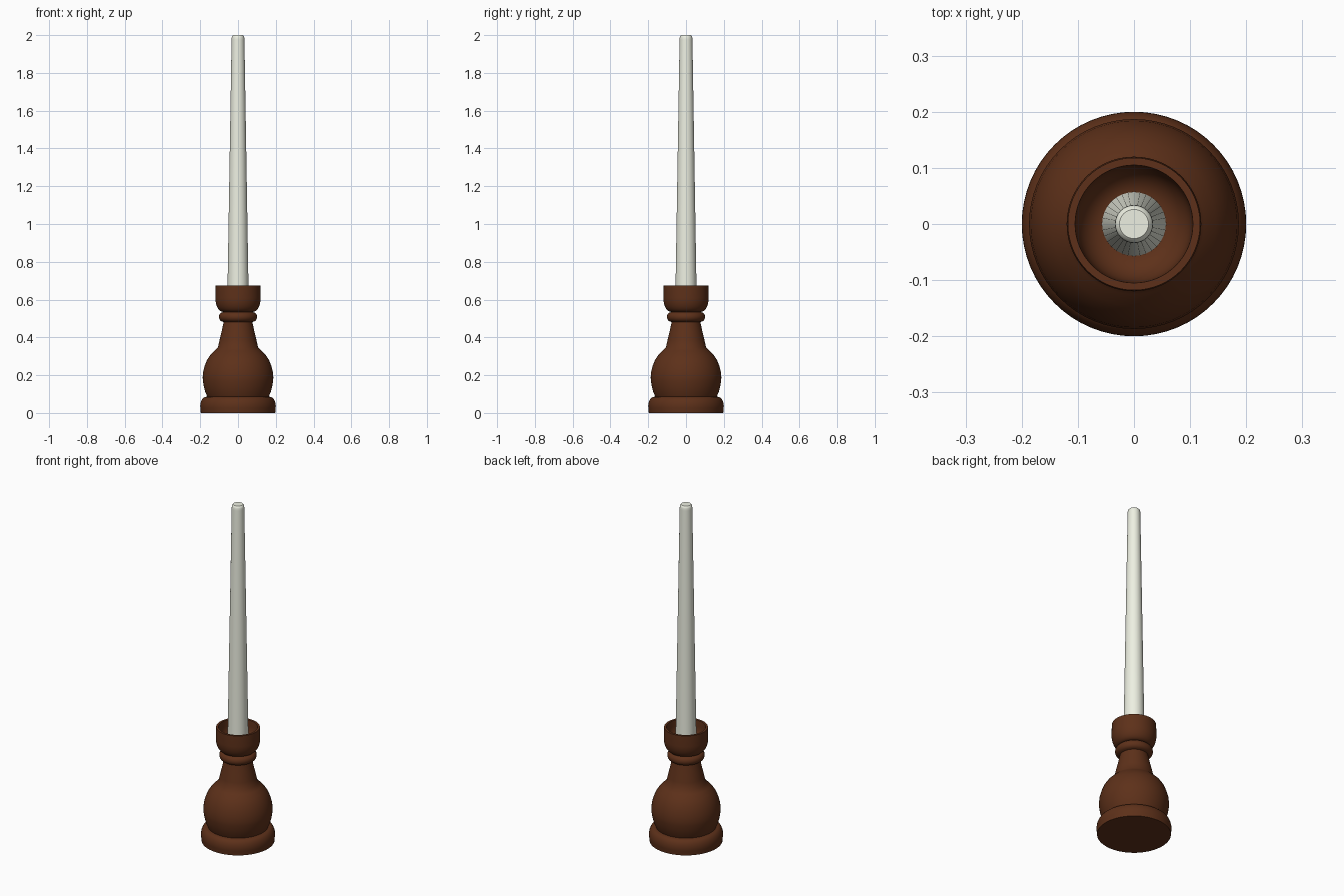
import bpy, bmesh, math

if "Cube" in bpy.data.objects:
    bpy.data.objects.remove(bpy.data.objects["Cube"])


def material(name, color):
    m = bpy.data.materials.new(name)
    m.diffuse_color = color
    m.use_nodes = True
    m.node_tree.nodes["Principled BSDF"].inputs["Base Color"].default_value = m.diffuse_color
    return m


def lathe(name, profile, mat, sides, angle=35):
    """Revolve an (r, z) profile that starts and ends on the axis."""
    bm = bmesh.new()
    verts = [bm.verts.new((r, 0, z)) for r, z in profile]
    edges = [bm.edges.new(p) for p in zip(verts, verts[1:])]
    bmesh.ops.spin(bm, geom=verts + edges, cent=(0, 0, 0), axis=(0, 0, 1),
                   angle=2 * math.pi, steps=sides)
    bmesh.ops.remove_doubles(bm, verts=bm.verts, dist=1e-4)
    bmesh.ops.recalc_face_normals(bm, faces=bm.faces)
    me = bpy.data.meshes.new(name)
    bm.to_mesh(me)
    bm.free()
    ob = bpy.data.objects.new(name, me)
    bpy.context.collection.objects.link(ob)
    me.materials.append(mat)
    bpy.context.view_layer.objects.active = ob
    ob.select_set(True)
    bpy.ops.object.shade_smooth_by_angle(angle=math.radians(angle))
    ob.select_set(False)
    return ob


def arc(r, z, rr, rz, a0, a1, n=10):
    """Elliptical arc in the profile plane, angles in degrees."""
    return [(r + rr * math.cos(math.radians(a0 + (a1 - a0) * i / n)),
             z + rz * math.sin(math.radians(a0 + (a1 - a0) * i / n)))
            for i in range(n + 1)]


wood = material("dark_wood", (0.11, 0.03, 0.01, 1))
wax = material("wax", (0.85, 0.87, 0.76, 1))

# Turned holder: foot, bulb, neck, collar ring and hollow cup
holder = [(0, 0), (0.197, 0)]
holder += arc(0.17, 0.035, 0.03, 0.05, -20, 90)           # rounded foot
holder += [(0.163, 0.087), (0.173, 0.11), (0.181, 0.14), (0.186, 0.17),
           (0.187, 0.19), (0.184, 0.22), (0.176, 0.25), (0.164, 0.28),
           (0.146, 0.307), (0.125, 0.329), (0.106, 0.347)]  # bulb
holder += [(0.098, 0.385), (0.087, 0.43), (0.076, 0.481)]   # neck
holder += arc(0.076, 0.508, 0.025, 0.026, -80, 80)        # collar
holder += [(0.08, 0.535)]
holder += arc(0.08, 0.61, 0.04, 0.075, -80, 0, 8)         # cup outside
holder += [(0.118, 0.674), (0.105, 0.674)]                # rim
holder += arc(0.05, 0.64, 0.053, 0.065, 0, -90, 8)        # cup inside
holder += [(0, 0.575)]
lathe("candle_holder", holder, wood, 64)

# Tapered candle with a softened top edge
candle = [(0, 0.572), (0.057, 0.572), (0.034, 1.975)]
candle += [(0.0335, 1.987), (0.031, 1.995), (0.026, 2.0), (0, 2.0)]
lathe("candle", candle, wax, 32)
